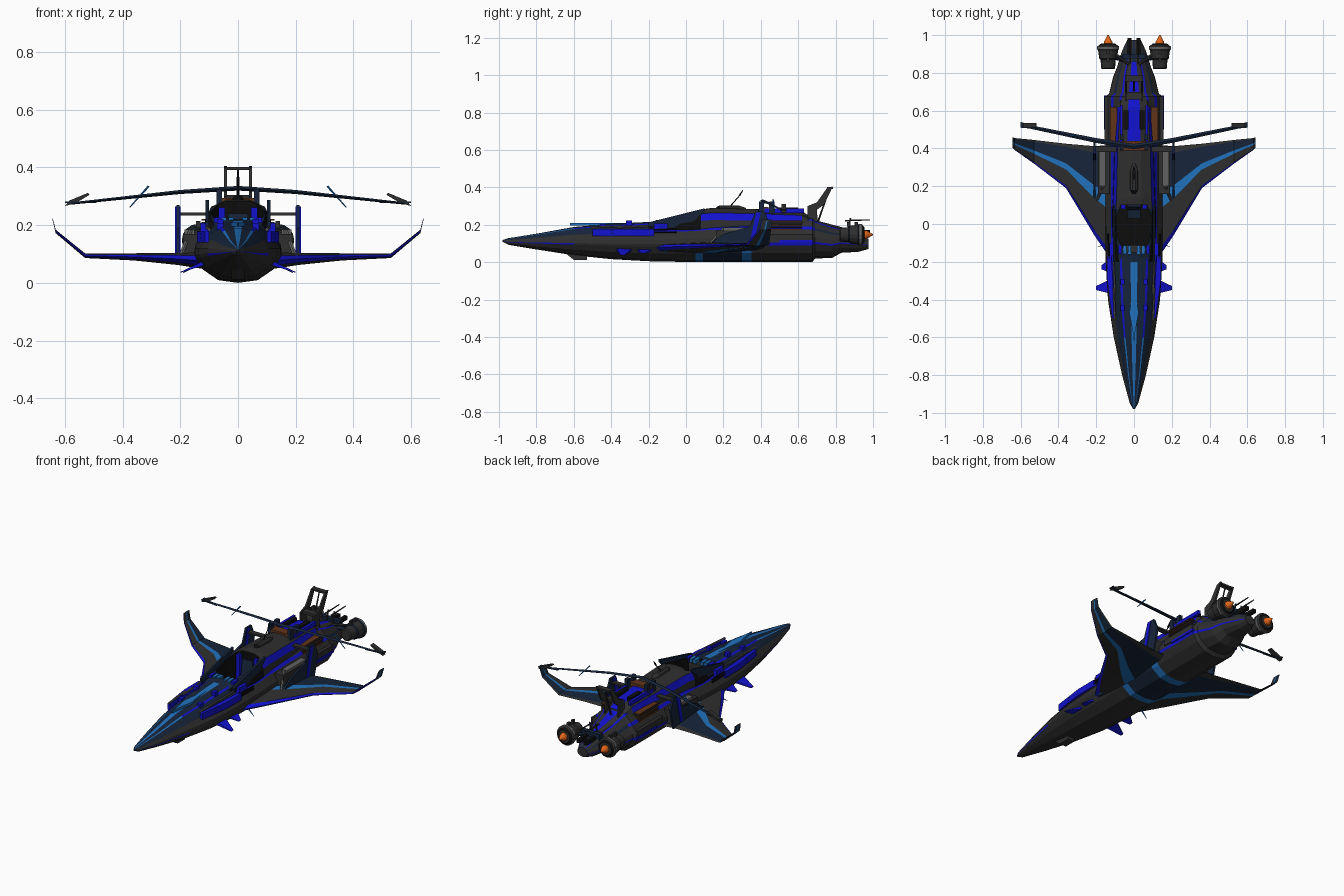
import bpy, bmesh, math
from mathutils import Vector

if "Cube" in bpy.data.objects:
    bpy.data.objects.remove(bpy.data.objects["Cube"])


def material(name, r, g, b):
    m = bpy.data.materials.new(name)
    m.diffuse_color = (r, g, b, 1)
    m.use_nodes = True
    m.node_tree.nodes["Principled BSDF"].inputs["Base Color"].default_value = m.diffuse_color
    return m


GREY, NAVY, BLUE, SKY, BLACK, ORANGE, RUST, STEEL = range(8)
MATS = [material("dark_grey", .028, .028, .028), material("navy", .008, .018, .042),
        material("blue", .006, .006, .62), material("sky_blue", .015, .17, .52),
        material("black", .004, .004, .004), material("orange", .75, .13, .01),
        material("rust", .12, .035, .01), material("steel", .12, .12, .12)]


def build(name, verts, faces, mats, mirror=False):
    me = bpy.data.meshes.new(name)
    me.from_pydata(verts, [], faces)
    for m in MATS:
        me.materials.append(m)
    for i, p in enumerate(me.polygons):
        p.material_index = mats if isinstance(mats, int) else mats[i]
    bm = bmesh.new()
    bm.from_mesh(me)
    bmesh.ops.recalc_face_normals(bm, faces=bm.faces)
    bm.to_mesh(me)
    bm.free()
    ob = bpy.data.objects.new(name, me)
    bpy.context.collection.objects.link(ob)
    if mirror:
        ob.modifiers.new("mirror", 'MIRROR')
    return ob


def skin(name, rings, colour, mirror=False, cap=GREY):
    """Bridge closed rings; colour is an index or a function (ring, strip)."""
    n = len(rings[0])
    verts = [v for r in rings for v in r]
    faces, mats = [], []
    for i in range(len(rings) - 1):
        for j in range(n):
            k = (j + 1) % n
            faces.append((i*n + j, i*n + k, i*n + n + k, i*n + n + j))
            mats.append(colour if isinstance(colour, int) else colour(i, j))
    faces += [tuple(range(n)), tuple(range(len(verts) - n, len(verts)))]
    mats += [cap, cap]
    return build(name, verts, faces, mats, mirror)


def body(name, stations, section, colour):
    """Loft a symmetric half section through stations (y, half width, bottom, top)."""
    full = section + [(-u, v) for u, v in section[::-1] if u > 0]
    n, h = len(full), len(section)
    rings = [[(u*w, y, b + (v + 1)/2*(t - b)) for u, v in full] for y, w, b, t in stations]

    def pick(i, j):
        strip = j if j < h - 1 else 2*(h - 1) - 1 - j
        return colour((stations[i][0] + stations[i+1][0])/2, strip)
    return skin(name, rings, pick)


def prism(name, axis, pts, a, b, mat=GREY, mirror=True):
    place = {'x': lambda p, t: (t, p[0], p[1]), 'y': lambda p, t: (p[0], t, p[1]),
             'z': lambda p, t: (p[0], p[1], t)}[axis]
    return skin(name, [[place(p, t) for p in pts] for t in (a, b)], mat, mirror, mat)


def box(name, x, y, z, mat=GREY, mirror=True):
    return prism(name, 'z', [(x[0], y[0]), (x[1], y[0]), (x[1], y[1]), (x[0], y[1])], *z, mat, mirror)


def bar(name, p, q, r, r2=None, mat=GREY, mirror=True, n=6):
    p, q = Vector(p), Vector(q)
    rot = (q - p).to_track_quat('Z', 'Y')
    ring = lambda c, s: [c + rot @ Vector((s*math.cos(2*math.pi*i/n), s*math.sin(2*math.pi*i/n), 0))
                         for i in range(n)]
    return skin(name, [ring(p, r), ring(q, r if r2 is None else r2)], mat, mirror, mat)


def lathe(name, x, z, profile, mats, n=16):
    rings = [[(x + r*math.cos(2*math.pi*i/n), y, z + r*math.sin(2*math.pi*i/n)) for i in range(n)]
             for y, r in profile]
    return skin(name, rings, lambda i, j: mats[i], True)


# Main hull
def hull_colour(y, s):
    if s < 3 and .05 < y < .36:
        return SKY if y < .1 or y > .3 else NAVY
    if s == 3:
        return BLUE if y > .1 or y < -.5 else GREY
    if s == 6:
        return BLUE if -.5 < y < .7 else NAVY
    if s == 8:
        return BLUE if y > -.6 else SKY
    if s == 10:
        return SKY if y < -.2 else NAVY
    return NAVY if s in (7, 9) and y < .4 else GREY


hull = body("hull", [(-.98, .004, .108, .118), (-.95, .022, .093, .128), (-.8, .063, .068, .152),
                     (-.6, .107, .037, .188), (-.4, .138, .016, .205), (-.2, .15, .005, .215),
                     (.05, .152, 0, .23), (.09, .152, 0, .235), (.3, .152, 0, .24), (.35, .152, 0, .24),
                     (.675, .152, 0, .24), (.69, .132, .02, .225), (.78, .11, .022, .195),
                     (.83, .09, .05, .18), (.92, .062, .055, .155), (.975, .035, .07, .125)],
            [(0, -1), (.45, -.92), (.8, -.6), (.97, -.25), (1, -.13), (.98, .1), (.8, .45),
             (.72, .58), (.5, .86), (.42, .92), (.12, 1), (0, 1)], hull_colour)


# Raised cabin and engine deck behind it
def cabin_colour(y, s):
    if y < .1:
        return BLACK if s in (1, 2) else NAVY
    if s == 4:
        return BLUE if y > .4 else GREY
    return BLUE if s == 2 and y < .62 else GREY


cabin = body("cabin", [(-.2, .1, .16, .208), (-.1, .112, .16, .235), (0, .117, .16, .258),
                       (.08, .117, .16, .282), (.14, .113, .16, .29), (.4, .105, .16, .283),
                       (.62, .09, .16, .272), (.7, .075, .15, .222), (.86, .035, .14, .18)],
             [(0, -1), (1, -1), (.97, 0), (.82, .6), (.35, .98), (0, 1)], cabin_colour)

# Open cockpit pit
cutter = prism("cockpit_cutter", 'z', [(-.05, -.15), (.05, -.15), (.085, -.08), (.095, .03), (.07, .1),
                                       (-.07, .1), (-.095, .03), (-.085, -.08)], .1, .4, BLACK, False)
cutter.hide_render = True
cutter.hide_viewport = True
for ob in (hull, cabin):
    m = ob.modifiers.new("pit", 'BOOLEAN')
    m.object, m.operation, m.solver = cutter, 'DIFFERENCE', 'EXACT'
    m.material_mode = 'TRANSFER'
prism("seat", 'x', [(.03, .1), (.03, .14), (.075, .15), (.09, .24), (.1, .24), (.1, .1)], -.035, .035, NAVY, False)
box("seat_trim", (.045, .068), (.08, .105), (.11, .262), BLUE)
box("dashboard", (-.06, .06), (-.15, -.11), (.1, .205), GREY, False)
for i in range(3):
    box("dash_block", (.015 + .025*i, .033 + .025*i), (-.16, -.115), (.2, .226), BLUE if i == 2 else SKY)
prism("cockpit_rail", 'x', [(-.2, .19), (-.2, .213), (.1, .288), (.1, .272), (.02, .2), (-.06, .185)], .1, .112, NAVY)
lathe("roof_hatch", 0, .283, [(.16, .01), (.18, .022), (.28, .022), (.32, .008)], [BLACK, GREY, GREY], 10)


# Wings with upturned tips
def wing_ring(x, y0, y1, z, t):
    up = [(0, 0), (.06, .3), (.42, .5), (.56, .5), (.93, .22), (1, 0)]
    return [(x, y0 + (y1 - y0)*c, z + s*t) for c, s in up] + \
           [(x, y0 + (y1 - y0)*c, z - s*t) for c, s in up[-2:0:-1]]


WING = [BLUE, GREY, SKY, NAVY, GREY, GREY, NAVY, SKY, GREY, BLUE]
skin("wing", [wing_ring(*s) for s in [(.1, -.22, .42, .075, .06), (.21, -.06, .412, .083, .042),
     (.36, .19, .425, .09, .025), (.53, .32, .445, .094, .016), (.632, .392, .455, .178, .012),
     (.644, .405, .46, .225, .008)]], lambda i, j: WING[j], True)

# Side plates standing on the wings and their bridge
prism("side_plate", 'x', [(.1, .08), (.42, .08), (.45, .2), (.42, .27), (.37, .27), (.34, .19), (.2, .15)],
      .203, .214, NAVY)
prism("side_plate_edge", 'x', [(.34, .1), (.36, .1), (.4, .265), (.375, .265)], .2, .218, BLUE)
box("plate_bridge", (.09, .212), (.38, .41), (.234, .244))
box("side_pod", (.13, .19), (.16, .39), (.08, .17), GREY)
box("side_pod_lid", (.15, .185), (.2, .38), (.17, .185), STEEL)
bar("pod_strut", (.2, .12, .09), (.165, .2, .18), .008, .008, STEEL)

# Long swept antenna boom
skin("boom", [[(x, y - w, z), (x, y, z + h), (x, y + w, z), (x, y, z - h)] for x, y, z, w, h in
     [(0, .41, .328, .014, .008), (.2, .442, .315, .013, .007), (.58, .52, .275, .009, .004)]], NAVY, True)
prism("boom_tip", 'y', [(.52, .312), (.515, .305), (.56, .278), (.6, .266), (.585, .285)], .51, .535, GREY)
prism("boom_tip_plate", 'z', [(.49, .5), (.6, .51), (.6, .54), (.58, .535), (.58, .525), (.49, .51)], .276, .282, NAVY)
bar("boom_spike", (.31, .465, .335), (.375, .475, .262), .004, .002, SKY)
for y in (.385, .44):
    prism("boom_post", 'x', [(y, .2), (y + .028, .2), (y + .034, .325), (y + .006, .325)], .055, .075, NAVY)
box("boom_cradle", (-.07, .07), (.39, .44), (.268, .295), RUST, False)

# Tail hoop
prism("tail_fin", 'x', [(.65, .2), (.65, .3), (.7, .32), (.755, .398), (.785, .405), (.74, .31), (.7, .28),
                        (.705, .2)], .038, .048)
box("tail_hoop_bar", (-.045, .045), (.755, .785), (.392, .402), GREY, False)
bar("tail_mast", (0, .7, .2), (0, .77, .4), .006, .004, GREY, False)
box("tail_crossbar", (-.045, .045), (.66, .7), (.29, .305), GREY, False)

# Engines on outriggers with exhaust flames
lathe("engine", .137, .147, [(.82, .03), (.825, .037), (.87, .04), (.875, .047), (.92, .053), (.925, .058),
      (.94, .058), (.945, .05), (.955, .038)], [GREY, GREY, NAVY, GREY, NAVY, STEEL, GREY, BLACK])
lathe("exhaust_flame", .137, .147, [(.945, .024), (.965, .022), (1.0, .003)], [ORANGE, ORANGE], 12)
bar("engine_arm", (.03, .87, .15), (.12, .885, .15), .016, .012, NAVY)
bar("engine_brace", (.02, .84, .175), (.1, .9, .165), .007)
for y in (.86, .9):
    box("engine_fin", (.13, .145), (y, y + .02), (.19, .215))
box("tail_prong", (.014, .034), (.88, .985), (.15, .172), BLACK)
box("tail_bridge", (-.06, .06), (.875, .9), (.16, .19), NAVY, False)
bar("tail_aerial_post", (.02, .86, .16), (.02, .88, .235), .005)
bar("tail_aerial", (.02, .85, .222), (.02, .985, .226), .005, .003)

# Deck details: vents, rails, armour blocks
for i in range(5):
    box("side_vent", (.09, .126), (.44, .62), (.172 + .011*i, .178 + .011*i), RUST if i % 2 == 0 else GREY)
box("rear_side_block", (.12, .156), (.44, .675), (.115, .15), GREY)
box("rear_blue_rail", (.143, .158), (.5, .68), (.105, .118), BLUE)
box("rear_roof_rail", (.06, .075), (.42, .63), (.262, .286), BLUE)
box("roof_box", (.03, .055), (.5, .6), (.27, .292), BLACK)
prism("nose_side_panel", 'z', [(.1, -.5), (.115, -.5), (.142, -.3), (.142, -.17), (.12, -.17)], .14, .178, BLUE)
prism("nose_leaf", 'z', [(-.002, -.62), (.024, -.47), (.012, -.38), (.004, -.28), (-.002, -.28)], .195, .21, SKY)
for y, z in ((-.46, .205), (-.32, .222)):
    box("nose_block", (.05, .072), (y, y + .03), (.18, z), BLUE)
    bar("nose_rod", (.1, y - .05, .185), (.108, y + .12, .192), .006, .005, STEEL)
for z in (.155, .17):
    bar("flank_pipe", (.125, -.4, z), (.138, -.05, z + .006), .005, .005, BLACK)
box("shoulder_block", (.1, .13), (-.17, -.1), (.17, .208), BLUE)

# Small canards under the nose flanks
for y, x, z in ((-.34, .2, .035), (-.23, .172, .045)):
    skin("canard", [[(.12, y - .03, .075), (.12, y + .05, .075), (.12, y + .05, .06), (.12, y - .03, .06)],
                    [(x, y - .01, z + .003), (x, y + .012, z + .003), (x, y + .012, z), (x, y - .01, z)]], BLUE, True)
bar("flank_spike", (.13, -.1, .07), (.19, -.12, .035), .006, .001, SKY)

# Chin sensor and whip aerial
prism("chin_sensor", 'x', [(-.66, .06), (-.6, .012), (-.53, .012), (-.53, .06)], -.022, .022, GREY, False)
bar("whip_aerial", (0, .22, .28), (0, .29, .36), .004, .003, BLACK, False)
bar("whip_tip", (0, .285, .355), (0, .305, .385), .006, .002, BLACK, False)
